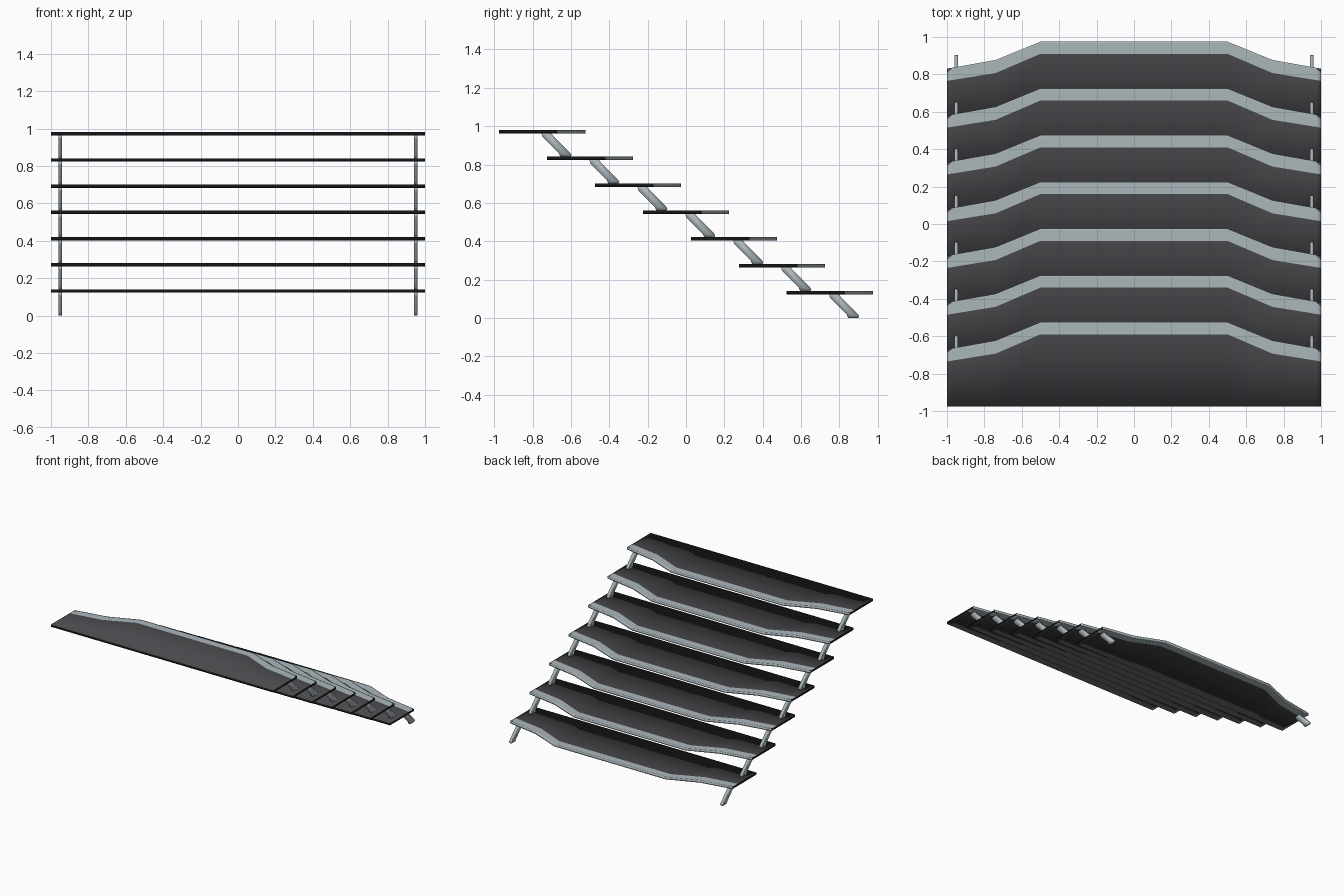
import bpy, bmesh

if "Cube" in bpy.data.objects:
    bpy.data.objects.remove(bpy.data.objects["Cube"])

STEPS, RUN, RISE = 7, -0.25, 0.14


def material(name, rgb):
    m = bpy.data.materials.new(name)
    m.diffuse_color = (*rgb, 1)
    m.use_nodes = True
    m.node_tree.nodes["Principled BSDF"].inputs["Base Color"].default_value = m.diffuse_color
    return m


DARK = material("dark grey tread", (0.066, 0.064, 0.071))
LIGHT = material("light blue grey metal", (0.41, 0.475, 0.50))
BLACK = material("black edge", (0.008, 0.008, 0.008))


def place(name, mesh, i):
    ob = bpy.data.objects.new(name, mesh)
    ob.location = (0, RUN * i, RISE * i)
    bpy.context.collection.objects.link(ob)
    return ob


# Tread board columns: x, inner line of light band, corner line, back edge
half = [(1.0, 0.765, 0.810, 0.83), (0.975, 0.769, 0.829, 0.835),
        (0.74, 0.807, 0.870, 0.877), (0.5, 0.91, 0.967, 0.975)]
columns = [(-x, *ys) for x, *ys in half] + half[::-1]
FRONT, Z0, Z1 = 0.525, 0.123, 0.141


def tread_mesh():
    bm = bmesh.new()
    lo, hi = layers = [[[bm.verts.new((x, y, z)) for y in (FRONT, *ys)]
                        for x, *ys in columns] for z in (Z0, Z1)]
    last = len(columns) - 1

    def face(verts, mat):
        bm.faces.new(verts).material_index = mat

    for c in range(last):
        end = c in (0, last - 1)
        for r in range(3):            # light band with rounded dark corners
            mat = 1 if r == 1 or (r == 2 and not end) else 0
            for g in layers:
                face((g[c][r], g[c + 1][r], g[c + 1][r + 1], g[c][r + 1]), mat)
        for r, mat in ((0, 2), (3, 1)):   # black front rim, light back rim
            face((lo[c][r], lo[c + 1][r], hi[c + 1][r], hi[c][r]), mat)
    for c in (0, last):               # black end rims
        for r in range(3):
            face((lo[c][r], lo[c][r + 1], hi[c][r + 1], hi[c][r]), 2)
    bmesh.ops.recalc_face_normals(bm, faces=bm.faces)
    for f in bm.faces:
        f.smooth = True
    me = bpy.data.meshes.new("tread")
    bm.to_mesh(me)
    bm.free()
    for m in (DARK, LIGHT, BLACK):
        me.materials.append(m)
    return me


# Slanted support leg: side profile (y, z) extruded across x, both sides
leg_profile = [(0.747, 0.124), (0.797, 0.124), (0.805, 0.112), (0.895, 0.022),
               (0.903, 0.010), (0.898, 0.0), (0.845, 0.0), (0.838, 0.018),
               (0.750, 0.106)]


def legs_mesh():
    bm = bmesh.new()
    for x in (-0.95, 0.95):
        f = bm.faces.new([bm.verts.new((x - 0.01, y, z)) for y, z in leg_profile])
        ext = bmesh.ops.extrude_face_region(bm, geom=[f], use_keep_orig=True)
        verts = [g for g in ext["geom"] if isinstance(g, bmesh.types.BMVert)]
        bmesh.ops.translate(bm, verts=verts, vec=(0.02, 0, 0))
    bmesh.ops.recalc_face_normals(bm, faces=bm.faces)
    for f in bm.faces:
        f.smooth = True
    me = bpy.data.meshes.new("legs")
    bm.to_mesh(me)
    bm.free()
    me.materials.append(LIGHT)
    return me


tread, legs = tread_mesh(), legs_mesh()
for i in range(STEPS):
    place(f"step_tread_{i + 1}", tread, i)
    place(f"step_support_legs_{i + 1}", legs, i)
